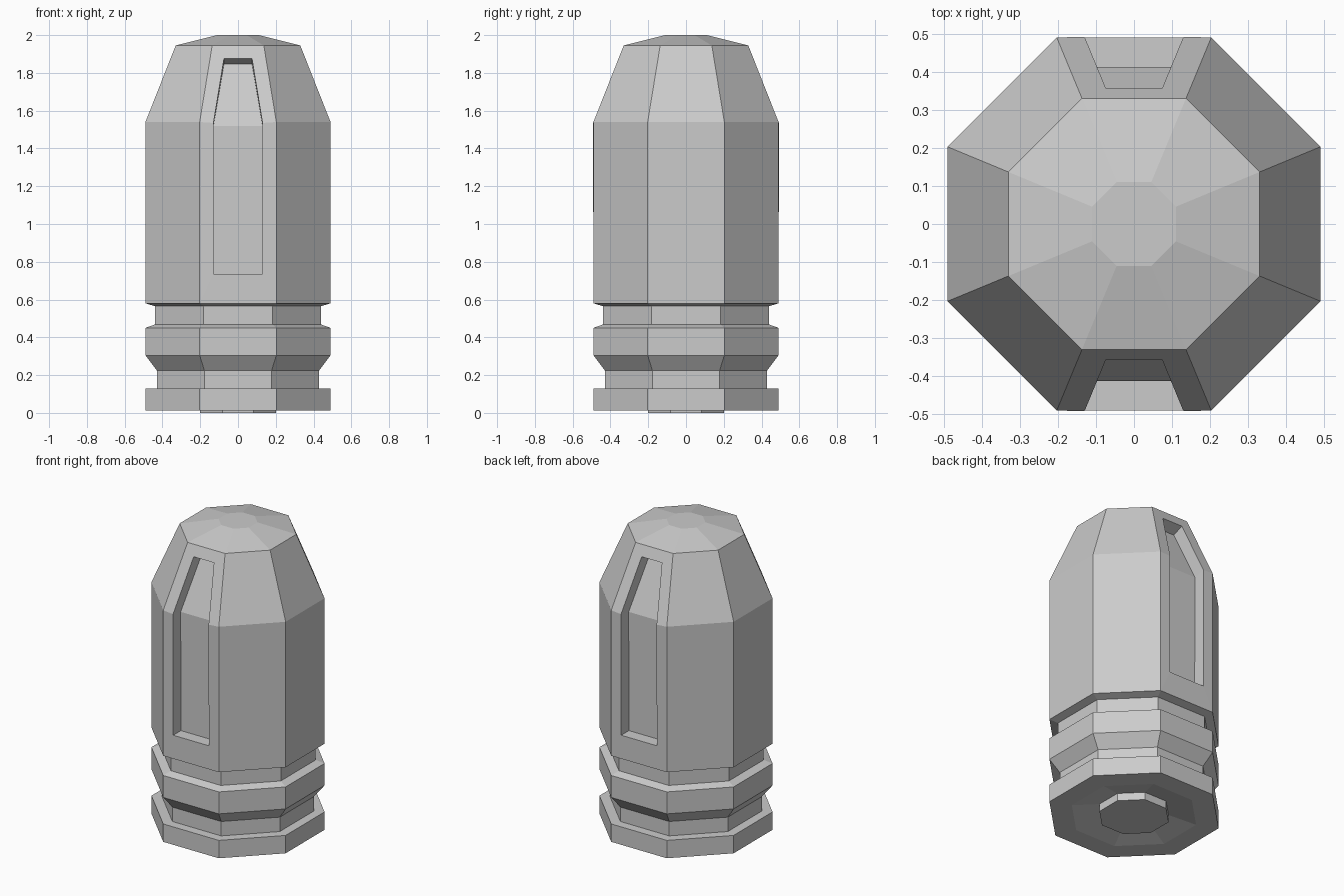
import bpy, bmesh, math

SIDES = 8
SLOT_MARGIN, SLOT_DEPTH, SLOT_BOTTOM = 0.073, 0.08, 0.735

cube = bpy.data.objects.get("Cube")
if cube:
    bpy.data.objects.remove(cube, do_unlink=True)

grey = bpy.data.materials.new("plain grey")
grey.use_nodes = True
colour = (0.6, 0.6, 0.6, 1)
grey.diffuse_color = colour
grey.node_tree.nodes["Principled BSDF"].inputs["Base Color"].default_value = colour

# Profile as (distance from axis to flat side, height), from the base boss up
profile = [
    (0.20, 0.0), (0.20, 0.05),                  # central boss in the base
    (0.36, 0.012), (0.49, 0.012),               # dished underside and rim
    (0.49, 0.13), (0.43, 0.13),                 # lower groove
    (0.43, 0.225), (0.49, 0.305),
    (0.49, 0.45), (0.44, 0.468),                # upper groove
    (0.44, 0.565), (0.49, 0.58),
    (0.49, 1.54), (0.33, 1.945), (0.11, 2.0),   # body, shoulder and cap
]


def ring(bm, apothem, z):
    """One octagonal ring with flat sides facing the axes."""
    r = apothem / math.cos(math.pi / SIDES)
    angles = [(i + 0.5) * math.tau / SIDES for i in range(SIDES)]
    return [bm.verts.new((r * math.cos(a), r * math.sin(a), z)) for a in angles]


def cut_slot(bm, direction):
    """Recess the body and shoulder panels that face along y."""
    bm.normal_update()
    panels = [f for f in bm.faces
              if f.normal.y * direction > 0.9
              and f.calc_center_median().z > 0.8
              and abs(f.calc_center_median().x) < 0.01]
    bmesh.ops.inset_region(bm, faces=panels, thickness=SLOT_MARGIN,
                           use_even_offset=True)
    corners = {v for f in panels for v in f.verts}
    lowest = min(v.co.z for v in corners)
    for v in corners:
        if v.co.z < lowest + 0.01:
            v.co.z = SLOT_BOTTOM
    bm.normal_update()
    bmesh.ops.inset_region(bm, faces=panels, thickness=0, depth=-SLOT_DEPTH,
                           use_even_offset=True)


# Turned octagonal body
bm = bmesh.new()
rings = [ring(bm, *point) for point in profile]
for low, high in zip(rings, rings[1:]):
    for i in range(SIDES):
        j = (i + 1) % SIDES
        bm.faces.new((low[i], low[j], high[j], high[i]))
bm.faces.new(list(reversed(rings[0])))
bm.faces.new(rings[-1])
bmesh.ops.recalc_face_normals(bm, faces=bm.faces[:])

# Slots on the front and back
for side in (-1, 1):
    cut_slot(bm, side)

mesh = bpy.data.meshes.new("grooved_body")
bm.to_mesh(mesh)
bm.free()
mesh.materials.append(grey)
body = bpy.data.objects.new("grooved_body", mesh)
bpy.context.collection.objects.link(body)
